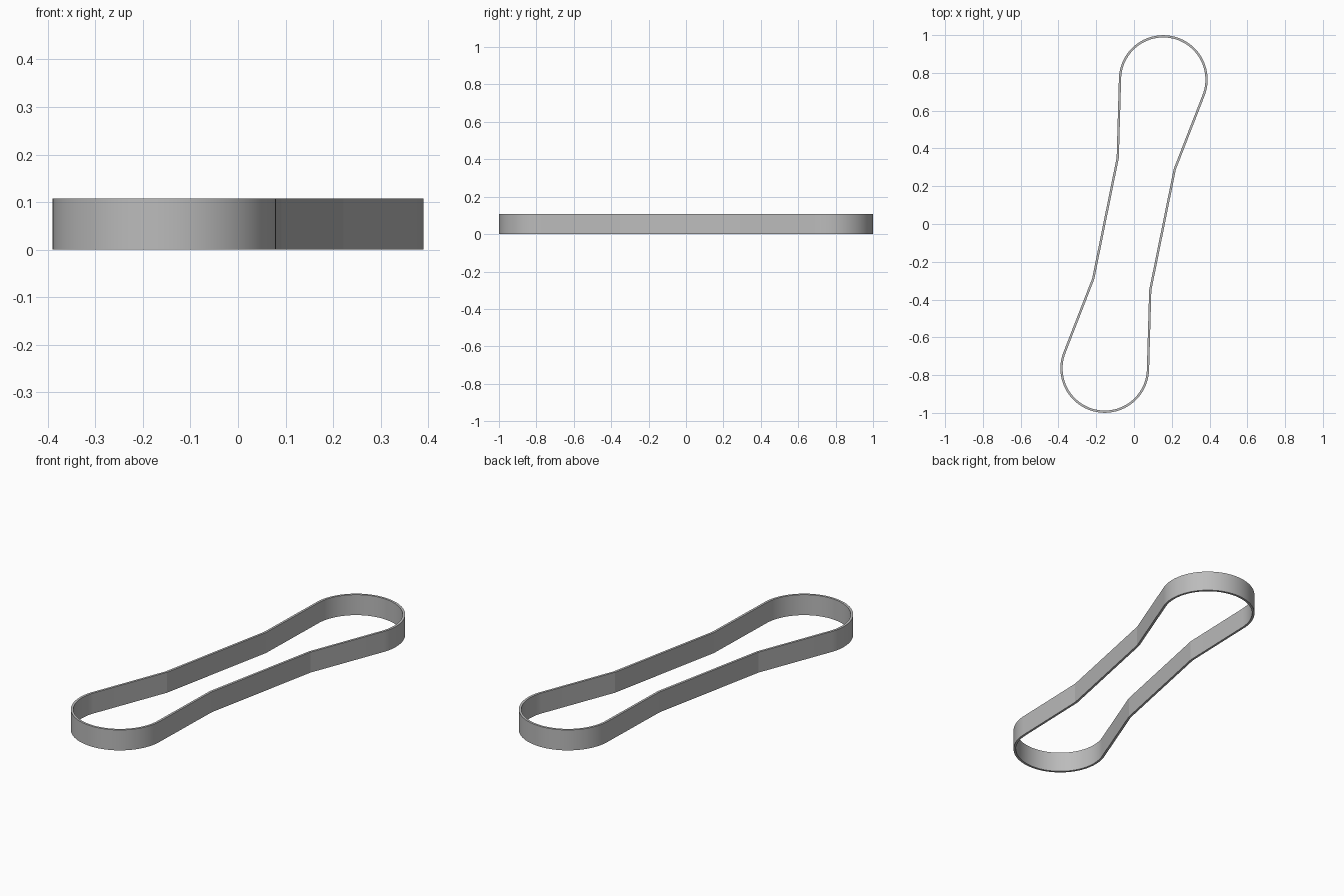
import bpy, bmesh
from math import asin, atan2, cos, sin, hypot, pi, radians
from mathutils import Matrix

if "Cube" in bpy.data.objects:
    bpy.data.objects.remove(bpy.data.objects["Cube"])

HEIGHT, WALL = 0.108, 0.012
END_Y, END_R = 0.78, 0.235        # round ends
WAIST_X, WAIST_Y = 0.16, 0.327    # corners of the straight waist
TILT = atan2(0.155, 0.765)
STEPS = 72

grey = bpy.data.materials.new("grey")
grey.use_nodes = True
colour = (0.5, 0.5, 0.5, 1)
grey.diffuse_color = colour
grey.node_tree.nodes["Principled BSDF"].inputs["Base Color"].default_value = colour


def outline(inset):
    """Closed bone-shaped outline: waist corners joined by tangents to round ends."""
    w, r = WAIST_X - inset, END_R - inset
    rise = END_Y - WAIST_Y
    flare = asin(r / hypot(w, rise)) - atan2(w, rise)
    half = [(w, WAIST_Y)]
    for i in range(STEPS + 1):
        a = -flare + (pi + 2 * flare) * i / STEPS
        half.append((r * cos(a), END_Y + r * sin(a)))
    half.append((-w, WAIST_Y))
    return half + [(-x, -y) for x, y in half]


# Thin upright band
bm = bmesh.new()
rings = [[bm.verts.new((x, y, z)) for x, y in outline(inset)]
         for inset, z in ((0, 0), (0, HEIGHT), (WALL, HEIGHT), (WALL, 0))]
for k, ring in enumerate(rings):
    following = rings[(k + 1) % len(rings)]
    for i in range(len(ring)):
        j = (i + 1) % len(ring)
        bm.faces.new((ring[i], ring[j], following[j], following[i]))
bmesh.ops.recalc_face_normals(bm, faces=bm.faces)
bmesh.ops.transform(bm, matrix=Matrix.Rotation(-TILT, 4, "Z"), verts=bm.verts)

mesh = bpy.data.meshes.new("band")
bm.to_mesh(mesh)
bm.free()
mesh.materials.append(grey)
band = bpy.data.objects.new("band", mesh)
bpy.context.collection.objects.link(band)

bpy.ops.object.select_all(action="DESELECT")
band.select_set(True)
bpy.context.view_layer.objects.active = band
bpy.ops.object.shade_smooth_by_angle(angle=radians(6))
